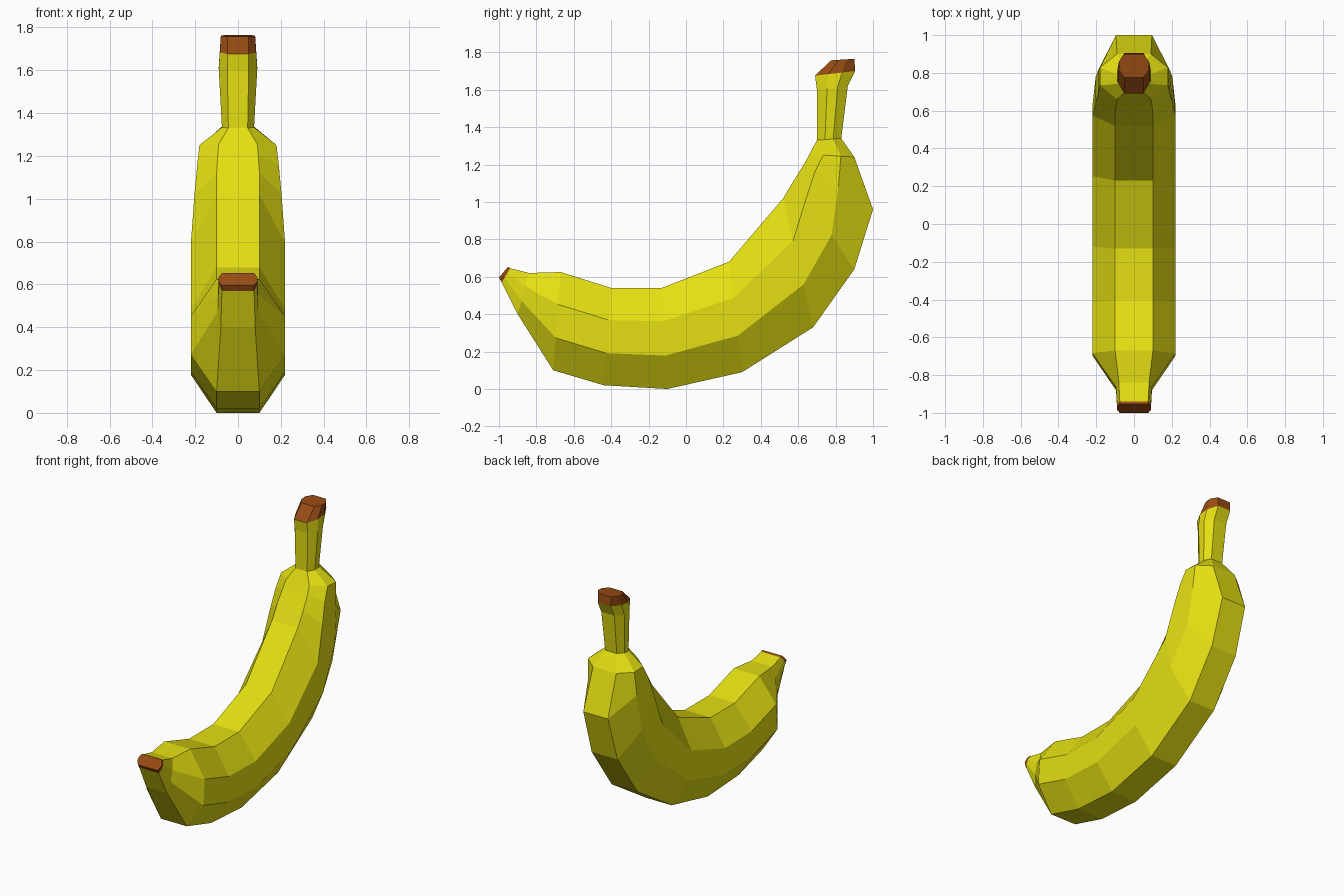
import bpy, bmesh

if "Cube" in bpy.data.objects:
    bpy.data.objects.remove(bpy.data.objects["Cube"])


def material(name, rgb):
    m = bpy.data.materials.new(name)
    m.diffuse_color = (*rgb, 1)
    m.use_nodes = True
    m.node_tree.nodes["Principled BSDF"].inputs["Base Color"].default_value = m.diffuse_color
    return m


yellow = material("banana yellow", (0.78, 0.74, 0.006))
brown = material("tip brown", (0.31, 0.07, 0.007))

# Octagonal cross-sections along the fruit:
# inner-curve point (y, z), outer-curve point (y, z),
# strip half width, side half width, position of the two side corners from inner to outer
T = (0.33, 0.67)
rings = [
    ((-.952, .653), (-1.0, .595), .075, .09, T),      # blossom end
    ((-.94, .645), (-.985, .57), .075, .09, T),
    ((-.84, .62), (-.90, .40), .08, .095, T),
    ((-.67, .625), (-.71, .10), .10, .22, T),         # body
    ((-.40, .54), (-.44, .02), .10, .22, T),
    ((-.13, .54), (-.10, .0), .10, .22, T),
    ((.23, .68), (.30, .09), .10, .22, T),
    ((.52, 1.02), (.68, .33), .10, .22, T),
    ((.58, 1.12), (.90, .64), .10, .203, (.2, .62)),
    ((.63, 1.20), (1.0, .96), .095, .19, (.16, .5)),
    ((.66, 1.255), (.90, 1.24), .09, .18, (.31, .7)),  # shoulder
    ((.70, 1.33), (.83, 1.34), .045, .075, T),        # stem
    ((.70, 1.60), (.865, 1.62), .05, .09, T),
    ((.69, 1.675), (.905, 1.70), .05, .085, T),
    ((.775, 1.757), (.90, 1.765), .05, .08, T),       # cut stem top
]

bm = bmesh.new()
loops = []
for a, b, ws, wm, (t1, t2) in rings:
    half = [(w, a[0] + (b[0] - a[0]) * t, a[1] + (b[1] - a[1]) * t)
            for w, t in ((ws, 0), (wm, t1), (wm, t2), (ws, 1))]
    pts = half + [(-x, y, z) for x, y, z in reversed(half)]
    loops.append([bm.verts.new(p) for p in pts])

# Skin between cross-sections; first and last bands are brown
last = len(loops) - 2
for i in range(last + 1):
    p, q = loops[i], loops[i + 1]
    for k in range(8):
        f = bm.faces.new((p[k], p[(k + 1) % 8], q[(k + 1) % 8], q[k]))
        f.material_index = 1 if i in (0, last) else 0
for loop in (loops[0], loops[-1]):
    bm.faces.new(loop).material_index = 1
bmesh.ops.recalc_face_normals(bm, faces=bm.faces)

mesh = bpy.data.meshes.new("banana")
bm.to_mesh(mesh)
bm.free()
mesh.materials.append(yellow)
mesh.materials.append(brown)
bpy.context.collection.objects.link(bpy.data.objects.new("banana", mesh))
